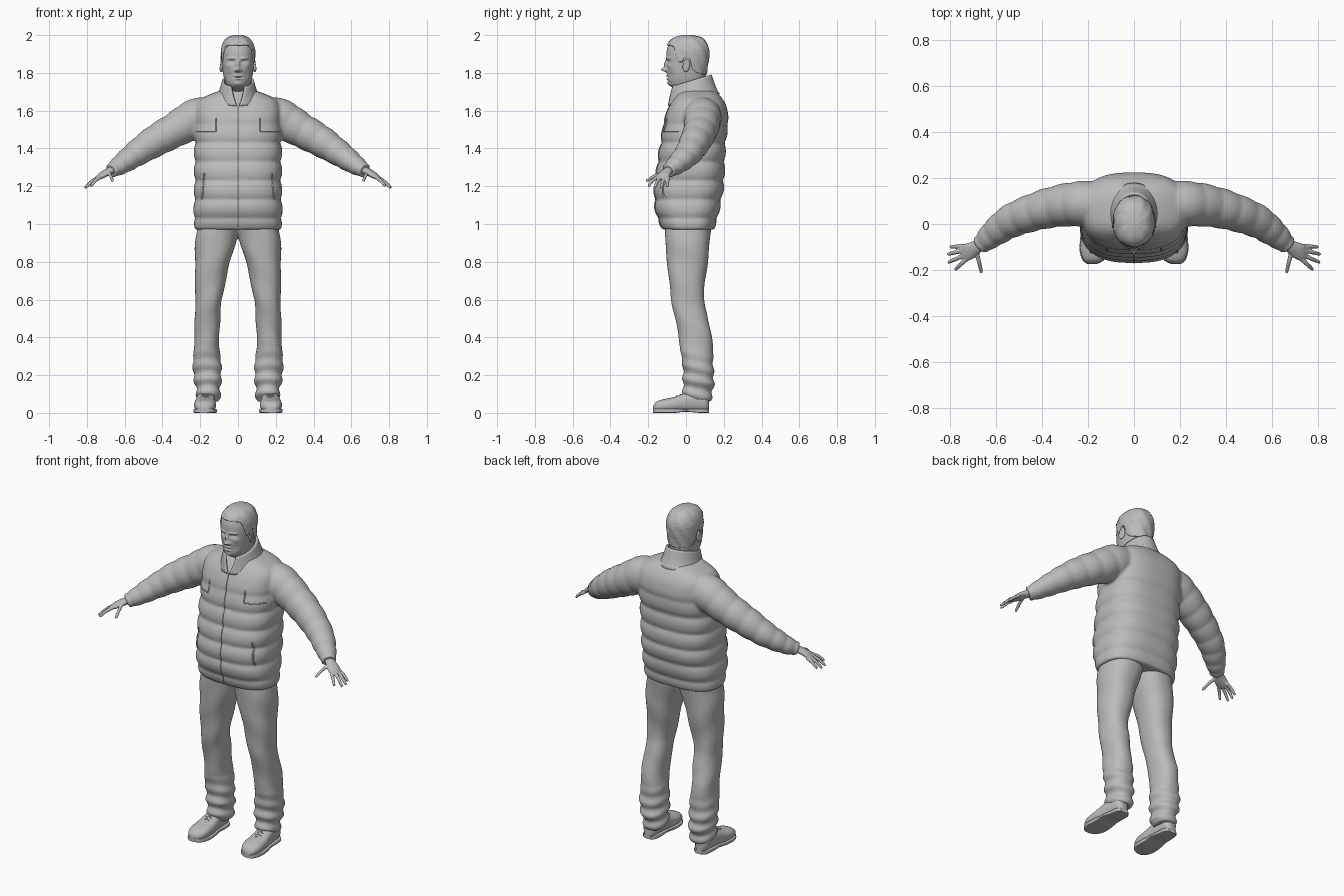
import bpy, bmesh, math, random
from mathutils import Vector, Matrix

random.seed(4)
if "Cube" in bpy.data.objects:
    bpy.data.objects.remove(bpy.data.objects["Cube"])

grey = bpy.data.materials.new("plain grey")
grey.use_nodes = True
grey.diffuse_color = (0.5, 0.5, 0.5, 1)
grey.node_tree.nodes["Principled BSDF"].inputs["Base Color"].default_value = (0.5, 0.5, 0.5, 1)


def sample(keys, t):
    """Smooth interpolation through keys whose first entry is the parameter."""
    i = 0
    while i < len(keys) - 2 and t > keys[i + 1][0]:
        i += 1
    a, b = keys[i], keys[i + 1]
    p, n = keys[max(i - 1, 0)], keys[min(i + 2, len(keys) - 1)]
    d = b[0] - a[0]
    u = min(max((t - a[0]) / d, 0), 1)
    out = []
    for k in range(1, len(a)):
        ma = (b[k] - p[k]) / (b[0] - p[0]) * d
        mb = (n[k] - a[k]) / (n[0] - a[0]) * d
        out.append((2*u**3 - 3*u*u + 1) * a[k] + (u**3 - 2*u*u + u) * ma
                   + (3*u*u - 2*u**3) * b[k] + (u**3 - u*u) * mb)
    return out


def skin(bm, rings, mirror=False):
    for s in ((1, -1) if mirror else (1,)):
        rows = [[bm.verts.new((s * p.x, p.y, p.z)) for p in r] for r in rings]
        for r, q in zip(rows, rows[1:]):
            for i in range(len(r)):
                bm.faces.new((r[i - 1], r[i], q[i], q[i - 1]))
        bm.faces.new(rows[0])
        bm.faces.new(rows[-1])


def oval(angle, power):
    c, s = math.cos(angle), math.sin(angle)
    return (math.copysign(abs(c) ** (2 / power), c), math.copysign(abs(s) ** (2 / power), s))


def steps(keys, n):
    lo, hi = keys[0][0], keys[-1][0]
    return [lo + (hi - lo) * i / n for i in range(n + 1)]


def loft(bm, keys, axis="z", n=40, seg=48, power=2, swell=lambda t, a: 0, mirror=False):
    """Keys: position along the axis, then low and high extents of the section."""
    rings = []
    for t in steps(keys, n):
        a0, a1, b0, b1 = sample(keys, t)
        ring = []
        for j in range(seg):
            ang = math.tau * j / seg
            c, s = oval(ang, power)
            w = swell(t, ang)
            a = (a0 + a1) / 2 + ((a1 - a0) / 2 + w) * c
            b = (b0 + b1) / 2 + ((b1 - b0) / 2 + w) * s
            ring.append(Vector((a, b, t) if axis == "z" else (a, t, b)))
        rings.append(ring)
    skin(bm, rings, mirror)


def limb(bm, keys, n=20, seg=24, swell=lambda t: 0):
    """Mirrored pair of tubes. Keys: parameter, centre, half width, half height."""
    rings = []
    for t in steps(keys, n):
        x, y, z, w, h = sample(keys, t)
        d = Vector(sample(keys, t + .01)[:3]) - Vector(sample(keys, t - .01)[:3])
        side = d.cross(Vector((0, 0, 1))).normalized()
        up = side.cross(d).normalized()
        e = swell(t)
        rings.append([Vector((x, y, z)) + side * (w + e) * math.cos(math.tau * j / seg)
                      + up * (h + e) * math.sin(math.tau * j / seg) for j in range(seg)])
    skin(bm, rings, True)


def finish(name, bm, voxel=0, smooth=3, angle=50):
    bmesh.ops.recalc_face_normals(bm, faces=bm.faces[:])
    me = bpy.data.meshes.new(name)
    for f in bm.faces:
        f.smooth = True
    bm.to_mesh(me)
    bm.free()
    me.set_sharp_from_angle(angle=math.radians(angle))
    me.materials.append(grey)
    ob = bpy.data.objects.new(name, me)
    bpy.context.collection.objects.link(ob)
    if voxel:
        m = ob.modifiers.new("Blend", "REMESH")
        m.mode, m.voxel_size, m.use_smooth_shade = "VOXEL", voxel, True
        m = ob.modifiers.new("Soften", "SMOOTH")
        m.factor, m.iterations = .5, smooth
    return ob


def cord(name, lines, radius):
    cu = bpy.data.curves.new(name, "CURVE")
    cu.dimensions, cu.bevel_depth, cu.bevel_resolution = "3D", radius, 1
    cu.use_fill_caps = True
    for line in lines:
        sp = cu.splines.new("POLY")
        sp.points.add(len(line) - 1)
        for p, co in zip(sp.points, line):
            p.co = (*co, 1)
    cu.materials.append(grey)
    bpy.context.collection.objects.link(bpy.data.objects.new(name, cu))


# Quilted jacket: torso and sleeves blended together
TORSO = [(.97, -.228, .228, -.125, .15), (1.02, -.237, .237, -.15, .168),
         (1.1, -.236, .236, -.168, .185), (1.2, -.234, .234, -.168, .203),
         (1.4, -.234, .234, -.142, .212), (1.55, -.23, .23, -.115, .225),
         (1.62, -.225, .225, -.09, .215), (1.66, -.2, .2, -.065, .195),
         (1.69, -.14, .14, -.045, .17), (1.71, -.08, .08, -.03, .14)]
POWER = 2.7


def quilt(z, a=0):
    fade = min(max((1.6 - z) / .15, 0), 1)
    return -.014 * fade * (1 - abs(math.sin(math.pi * (z - 1.03) / .1)) ** .6)


def front(x, z):
    x0, x1, y0, y1 = sample(TORSO, z)
    e = quilt(z)
    k = 1 - min(abs(x) / (x1 + e), 1) ** POWER
    return Vector((x, (y0 + y1) / 2 - ((y1 - y0) / 2 + e) * k ** (1 / POWER), z))


jacket = bmesh.new()
loft(jacket, TORSO, n=110, seg=72, power=POWER, swell=quilt)
limb(jacket, [(0, .12, .085, 1.58, .09, .09), (1, .22, .088, 1.56, .1, .105),
              (2, .33, .078, 1.5, .092, .094), (3, .44, .05, 1.438, .083, .085),
              (4, .54, .01, 1.372, .074, .07), (5, .615, -.045, 1.318, .06, .055),
              (5.6, .65, -.076, 1.295, .048, .045), (6, .672, -.095, 1.282, .042, .04)],
     n=90, seg=40, swell=lambda t: -.006 * (1 - abs(math.sin(math.pi * t * 1.4)) ** .6) * (t > 1))
finish("jacket", jacket, voxel=.008, smooth=4)

cord("front_zip", [[front(0, .985 + .01 * i) for i in range(65)]], .003)
cord("chest_pocket_zips", [[front(s * .118, 1.49 + .01 * i) for i in range(8)] for s in (1, -1)], .004)
cord("chest_seams", [[front(s * (.118 + .01 * i), 1.49) for i in range(11)] for s in (1, -1)], .003)
cord("side_pocket_zips", [[front(s * (.19 - .0008 * i), 1.13 + .01 * i) for i in range(15)]
                          for s in (1, -1)], .005)

# Stand-up collar, open at the front
collar = bmesh.new()
rows = []
for i in range(9):
    v = i / 8
    gap = .04 + .42 * v
    row = []
    for j in range(49):
        ang = gap + (math.tau - 2 * gap) * j / 48
        rear = (1 - math.cos(ang)) / 2
        rx = .118 - .04 * v ** .7
        y0, y1 = -.09 + .012 * v, .175 - .045 * v ** .7
        z = (1.625 + .06 * rear) * (1 - v) + (1.725 + .065 * rear) * v
        row.append(collar.verts.new((rx * math.sin(ang), y0 + (y1 - y0) * rear, z)))
    rows.append(row)
for r, q in zip(rows, rows[1:]):
    for j in range(48):
        collar.faces.new((r[j], r[j + 1], q[j + 1], q[j]))
m = finish("collar", collar).modifiers.new("Thickness", "SOLIDIFY")
m.thickness, m.offset = .012, 0

# Trousers with creases gathered at the ankle
def creases(z, a):
    low = min(max((.36 - z) / .2, 0), 1)
    return .007 * low * math.sin(z * 85 + 1.5 * math.sin(a)) + .002 * math.sin(z * 30 + 2 * a)


trousers = bmesh.new()
loft(trousers, [(.06, .1, .212, .0, .13), (.1, .095, .218, -.015, .14), (.2, .088, .236, -.015, .147),
                (.4, .1, .232, -.038, .137), (.5, .094, .228, -.058, .117), (.6, .085, .226, -.078, .095),
                (.8, .042, .228, -.1, .115), (.9, .012, .226, -.11, .126), (1.02, -.02, .21, -.11, .135)],
     n=110, seg=48, power=2.3, swell=creases, mirror=True)
finish("trousers", trousers, voxel=.007, smooth=3)

# Shoes with soles and laces
shoes = bmesh.new()
UPPER = [(-.174, .165, .2, .012, .035), (-.16, .137, .218, .008, .057), (-.12, .118, .232, .006, .072),
         (-.06, .117, .23, .006, .085), (0, .122, .222, .006, .108), (.06, .126, .215, .006, .125),
         (.105, .132, .208, .006, .115), (.122, .15, .192, .012, .09)]
loft(shoes, UPPER, axis="y", n=40, seg=32, power=2.5, mirror=True)
finish("shoes", shoes)
soles = bmesh.new()
loft(soles, [(y, a - .004, b + .004, .012 * math.exp(-((y - .02) / .025) ** 2), .022)
             for y, a, b, c, d in UPPER], axis="y", n=40, seg=32, power=7, mirror=True)
finish("soles", soles, angle=35)
cord("laces", [[(s * (.172 + .034 * k / 4), y - .004 * abs(k), .079 + (y + .07) * .4 - .0012 * k * k)
                for k in range(-4, 5)] for s in (1, -1) for y in (-.065, -.045, -.025)], .004)

# Hands: palm, four fingers and a thumb
hands = bmesh.new()
limb(hands, [(0, .655, -.082, 1.292, .024, .02), (1, .69, -.103, 1.275, .03, .019),
             (2, .725, -.122, 1.255, .037, .016), (3, .75, -.13, 1.24, .03, .01)])
FINGERS = [((.738, -.095, 1.245), (.802, -.1, 1.196)), ((.742, -.115, 1.246), (.812, -.132, 1.189)),
           ((.738, -.136, 1.247), (.81, -.168, 1.19)), ((.728, -.152, 1.248), (.78, -.2, 1.2)),
           ((.685, -.12, 1.27), (.663, -.213, 1.226))]
for base, tip in FINGERS:
    b, t = Vector(base), Vector(tip)
    mid = (b + t) / 2 + Vector((0, 0, .006))
    limb(hands, [(0, *b, .01, .01), (1, *mid, .009, .009), (1.85, *t.lerp(mid, .1), .007, .007),
                 (2, *t, .003, .003)], n=16, seg=12)
finish("hands", hands, voxel=.004, smooth=2)

# Head: lofted skull with sculpted features (x, z, spread x, spread z, depth)
HEAD = [(1.64, -.06, .06, -.03, .11), (1.7, -.058, .058, -.035, .108), (1.722, -.056, .056, -.072, .106),
        (1.74, -.064, .064, -.09, .104), (1.78, -.076, .076, -.098, .104), (1.83, -.083, .083, -.102, .11),
        (1.88, -.086, .086, -.104, .117), (1.925, -.084, .084, -.1, .117), (1.96, -.07, .07, -.084, .1),
        (1.98, -.048, .048, -.056, .074), (1.99, -.018, .018, -.016, .03)]
FEATURES = [(0, 1.817, .012, .011, -.03), (0, 1.845, .009, .02, -.014), (.016, 1.813, .007, .007, -.008),
            (.033, 1.859, .016, .009, .013), (.034, 1.857, .009, .005, -.007), (.034, 1.877, .02, .006, -.007),
            (0, 1.777, .022, .003, .007), (0, 1.785, .018, .005, -.007), (0, 1.768, .016, .005, -.007),
            (0, 1.742, .018, .012, -.006), (.052, 1.835, .014, .012, -.004), (.046, 1.79, .014, .018, .005)]
head = bmesh.new()
loft(head, HEAD, n=110, seg=128, power=2.2)
for v in head.verts:
    if v.co.y < -.01:
        x, z = abs(v.co.x), v.co.z
        v.co.y += sum(d * math.exp(-((x - fx) / sx) ** 2 - ((z - fz) / sz) ** 2)
                      for fx, fz, sx, sz, d in FEATURES)
finish("head", head, angle=80)

ears = bmesh.new()
for s in (1, -1):
    place = (Matrix.Translation((s * .088, .002, 1.838)) @ Matrix.Rotation(s * .35, 4, "Z")
             @ Matrix.Rotation(-.2, 4, "X"))
    bmesh.ops.create_uvsphere(ears, u_segments=24, v_segments=16, radius=1,
                              matrix=place @ Matrix.Diagonal((.01, .02, .034, 1)))
for v in ears.verts:
    inner = ((v.co.y + .002) / .011) ** 2 + ((v.co.z - 1.842) / .02) ** 2
    v.co.x -= math.copysign(.008 * math.exp(-inner), v.co.x)
finish("ears", ears)

# Short hair: outer shell of the skull trimmed along a hairline
HAIRLINE = [(-.12, 1.94), (-.07, 1.938), (-.052, 1.9), (-.04, 1.862), (-.02, 1.862),
            (-.008, 1.878), (.02, 1.876), (.035, 1.825), (.06, 1.8), (.14, 1.79)]
hair = bmesh.new()
loft(hair, HEAD, n=110, seg=96, power=2.2, swell=lambda z, a: .005 + random.uniform(-.0008, .0008)
     + .0015 * math.sin(9 * a + z * 60))
bald = [f for f in hair.faces
        if f.calc_center_median().z < sample(HAIRLINE, f.calc_center_median().y)[0]]
bmesh.ops.delete(hair, geom=bald, context="FACES")
for v in hair.verts:
    v.co.z += .01 * min(max((v.co.z - 1.9) / .09, 0), 1)
m = finish("hair", hair, angle=60).modifiers.new("Thickness", "SOLIDIFY")
m.thickness, m.offset = .009, -1
